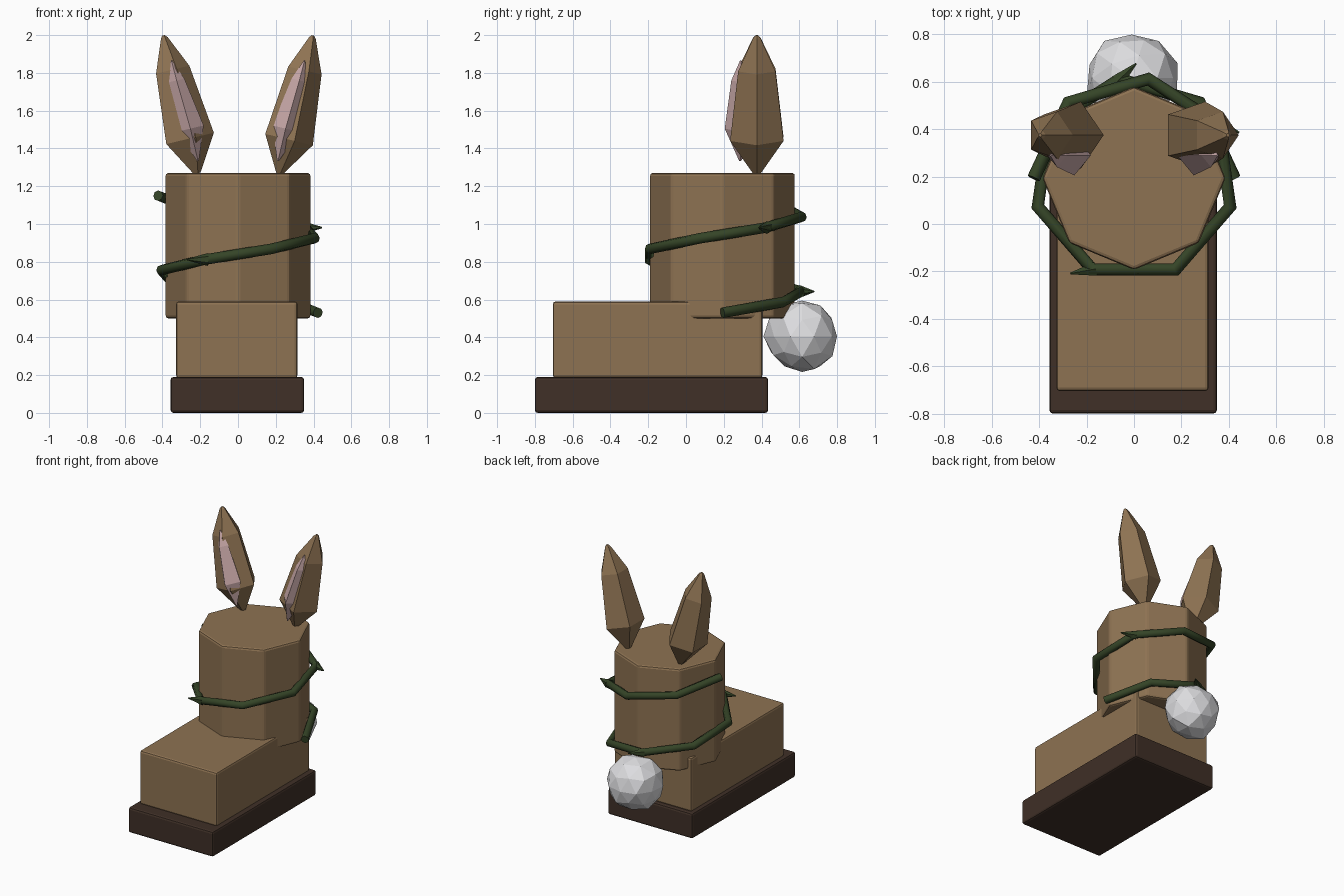
import bpy, bmesh, math, random
from mathutils import Vector, Matrix

if "Cube" in bpy.data.objects:
    bpy.data.objects.remove(bpy.data.objects["Cube"])

random.seed(4)


def mat(name, rgb):
    m = bpy.data.materials.new(name)
    m.diffuse_color = (*rgb, 1)
    m.use_nodes = True
    m.node_tree.nodes["Principled BSDF"].inputs["Base Color"].default_value = m.diffuse_color
    return m


FUR = mat("fur brown", (0.27, 0.17, 0.085))
DARK = mat("sole brown", (0.05, 0.029, 0.02))
PINK = mat("inner ear pink", (0.62, 0.42, 0.42))
GREEN = mat("vine green", (0.035, 0.058, 0.02))
WHITE = mat("tail white", (0.72, 0.72, 0.74))


def finish(name, bm, material, bevel=0):
    bmesh.ops.recalc_face_normals(bm, faces=bm.faces)
    me = bpy.data.meshes.new(name)
    bm.to_mesh(me)
    bm.free()
    me.materials.append(material)
    ob = bpy.data.objects.new(name, me)
    bpy.context.collection.objects.link(ob)
    if bevel:
        b = ob.modifiers.new("bevel", 'BEVEL')
        b.width, b.segments = bevel, 2
    return ob


def box(name, x0, x1, y0, y1, z0, z1, material):
    bm = bmesh.new()
    bmesh.ops.create_cube(bm, size=1)
    for v in bm.verts:
        v.co = (x0 + (v.co.x + .5) * (x1 - x0), y0 + (v.co.y + .5) * (y1 - y0),
                z0 + (v.co.z + .5) * (z1 - z0))
    return finish(name, bm, material, 0.015)


def loft(bm, loops):
    """Skin a list of vertex-position loops and cap both ends."""
    rows = [[bm.verts.new(p) for p in loop] for loop in loops]
    n = len(rows[0])
    for a, b in zip(rows, rows[1:]):
        for i in range(n):
            bm.faces.new((a[i], a[(i + 1) % n], b[(i + 1) % n], b[i]))
    bm.faces.new(rows[0][::-1])
    bm.faces.new(rows[-1])


def spindle(name, rings, sides, sx, sy, tilt, material):
    """Tilted pointed body; rings are (x, y, z, radius)."""
    rot = Matrix.Rotation(tilt, 3, 'Y')
    bm = bmesh.new()
    loft(bm, [[Vector((x, y, z)) + rot @ Vector((sx * r * math.cos(math.tau * i / sides),
                                                 sy * r * math.sin(math.tau * i / sides), 0))
               for i in range(sides)] for x, y, z, r in rings])
    return finish(name, bm, material)


# Boot: sole, foot and eight-sided shaft
box("sole", -0.357, 0.35, -0.80, 0.435, 0, 0.19, DARK)
box("foot", -0.328, 0.315, -0.705, 0.405, 0.185, 0.59, FUR)
CY = 0.193
bm = bmesh.new()
bmesh.ops.create_cone(bm, cap_ends=True, segments=8, radius1=0.386, radius2=0.386, depth=0.77,
                      matrix=Matrix.Translation((0, CY, 0.885)) @ Matrix.Rotation(math.pi / 2, 4, 'Z'))
finish("shaft", bm, FUR, 0.015)

# Ears with pink insides
for side, s in (("left", -1), ("right", 1)):
    o = 0.005 * (1 - s)
    tilt = math.radians(13.4) * s
    spindle(side + "_ear", [(s * 0.218, .375, 1.268, .02), (s * (0.257 + o), .375, 1.45, .143),
                            (s * (0.345 + o), .375, 1.815, .1), (s * 0.392, .375, 1.985, .02),
                            (s * 0.396, .375, 1.998, .008)], 5, 1, 1.04, tilt, FUR)
    spindle(side + "_inner_ear", [(s * 0.212, .287, 1.335, .006), (s * 0.252, .29, 1.505, .085),
                                  (s * 0.325, .29, 1.76, .05), (s * 0.352, .29, 1.865, .004)],
            4, 0.85, 1, tilt, PINK)

# Fluffy faceted tail
bm = bmesh.new()
bmesh.ops.create_icosphere(bm, subdivisions=2, radius=0.2)
for v in bm.verts:
    v.co = v.co * random.uniform(0.91, 1.04) + Vector((-0.01, 0.615, 0.405))
finish("tail", bm, WHITE)

# Vine winding one and a half turns round the shaft
pts, angs = [], []
for i in range(12):
    t = i / 11
    a = 3 * math.pi * t
    angs.append(a)
    pts.append(Vector((0.423 * math.cos(a), CY + 0.423 * math.sin(a), 0.53 + 0.62 * t)))
loops = []
for i, p in enumerate(pts):
    d = (pts[min(i + 1, 11)] - pts[max(i - 1, 0)]).normalized()
    out = Vector((math.cos(angs[i]), math.sin(angs[i]), 0))
    out = (out - d * out.dot(d)).normalized()
    up = d.cross(out)
    loops.append([p + 0.028 * (out * math.cos(math.tau * k / 8) + up * math.sin(math.tau * k / 8))
                  for k in range(8)])
bm = bmesh.new()
loft(bm, loops)
vine = finish("vine", bm, GREEN)
for f in vine.data.polygons:
    f.use_smooth = len(f.vertices) == 4

# Thorns on every third bend
for n, i in enumerate((2, 5, 8)):
    a = angs[i] - math.radians(55)
    d = Vector((math.cos(a), math.sin(a), 0))
    bm = bmesh.new()
    bmesh.ops.create_cone(bm, cap_ends=True, segments=6, radius1=0.034, radius2=0.004, depth=0.11,
                          matrix=Matrix.Translation(pts[i] + d * 0.04) @ d.to_track_quat('Z', 'Y').to_matrix().to_4x4())
    finish(f"thorn_{n + 1}", bm, GREEN)
